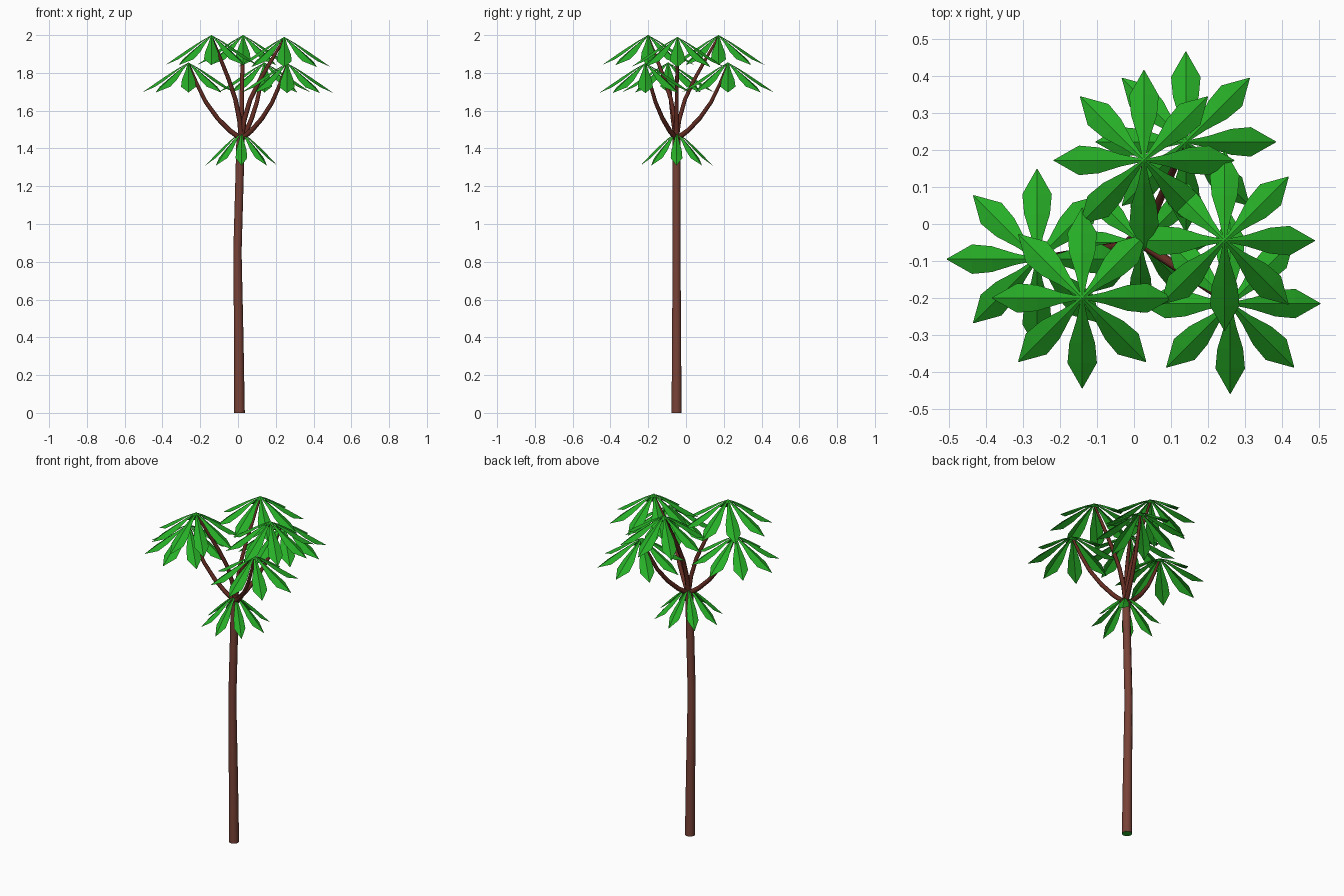
import bpy, bmesh, math
from mathutils import Vector

if "Cube" in bpy.data.objects:
    bpy.data.objects.remove(bpy.data.objects["Cube"])


def material(name, rgb):
    m = bpy.data.materials.new(name)
    m.diffuse_color = (*rgb, 1)
    m.use_nodes = True
    m.node_tree.nodes["Principled BSDF"].inputs["Base Color"].default_value = m.diffuse_color
    return m


BARK = material("bark brown", (0.19, 0.055, 0.038))
STEM = material("stem red brown", (0.13, 0.026, 0.016))
LEAF = material("leaf green", (0.02, 0.43, 0.02))


def finish(bm, name, mats):
    mesh = bpy.data.meshes.new(name)
    bm.to_mesh(mesh)
    bm.free()
    for m in mats:
        mesh.materials.append(m)
    ob = bpy.data.objects.new(name, mesh)
    bpy.context.collection.objects.link(ob)
    return ob


def tube(name, path, radii, sides, mats, end_mat=0):
    """Closed tube along a path, rings square to the path."""
    bm = bmesh.new()
    pts = [Vector(p) for p in path]
    rings = []
    for i, (p, r) in enumerate(zip(pts, radii)):
        d = (pts[min(i + 1, len(pts) - 1)] - pts[max(i - 1, 0)]).normalized()
        if i == 0 and p.z == 0:
            d = Vector((0, 0, 1))
        u = Vector((0, 1, 0)).cross(d).normalized()
        v = d.cross(u)
        rings.append([bm.verts.new(p + r * (math.cos(a) * u + math.sin(a) * v))
                      for a in (math.tau * k / sides for k in range(sides))])
    for a, b in zip(rings, rings[1:]):
        for k in range(sides):
            j = (k + 1) % sides
            bm.faces.new((a[k], a[j], b[j], b[k])).smooth = True
    for ring in (rings[0][::-1], rings[-1]):
        bm.faces.new(ring).material_index = end_mat
    return finish(bm, name, mats)


def leaf_cluster(name, hub, reach, drop, bow):
    """Eight drooping leaves, each folded along its midrib."""
    bm = bmesh.new()
    # fraction of reach, half width, fold depth
    profile = [(0, 0.003, 0.0), (0.25, 0.016, 0.009), (0.5, 0.035, 0.018),
               (0.72, 0.040, 0.018), (1, 0.001, 0.0)]
    for n in range(8):
        a = math.tau * n / 8
        out = Vector((math.cos(a), math.sin(a), 0))
        side = Vector((-out.y, out.x, 0))
        rows = []
        for t, w, f in profile:
            mid = Vector(hub) + out * reach * t
            mid.z -= drop * t ** bow
            w *= reach / 0.245
            low = Vector((0, 0, -f))
            rows.append([bm.verts.new(q) for q in
                         (mid - side * w + low, mid, mid + side * w + low)])
        for r, s in zip(rows, rows[1:]):
            for k in (0, 1):
                bm.faces.new((r[k], s[k], s[k + 1], r[k + 1]))
    return finish(bm, name, [LEAF])


# Trunk, slightly bent, with green end caps
tube("trunk",
     [(0.008, -0.05, 0), (0.004, -0.05, 0.4), (-0.003, -0.05, 0.85),
      (0.007, -0.05, 1.2), (0.014, -0.05, 1.47)],
     [0.028, 0.025, 0.022, 0.022, 0.022], 10, [BARK, LEAF], 1)

# Crown: upper stems start steep, lower stems bow outward
START = Vector((0.018, -0.05, 1.45))
UPPER = [(0, 0), (0.06, 0.18), (0.2, 0.38), (0.42, 0.57), (0.67, 0.75), (1, 0.985)]
LOWER = [(0, 0), (0.22, 0.11), (0.45, 0.27), (0.67, 0.48), (0.85, 0.73), (1, 0.985)]
hubs = [(-0.14, -0.20, 2.0, UPPER), (0.245, -0.045, 1.99, UPPER),
        (0.027, 0.172, 2.0, UPPER), (-0.262, -0.095, 1.855, LOWER),
        (0.26, -0.215, 1.852, LOWER), (0.14, 0.222, 1.855, LOWER)]
for i, (x, y, z, curve) in enumerate(hubs, 1):
    d = Vector((x, y, z)) - START
    path = [START + Vector((d.x * o, d.y * o, d.z * h)) for o, h in curve]
    tube(f"stem_{i}", path, [0.014, 0.013, 0.012, 0.011, 0.01, 0.006], 6, [STEM])
    leaf_cluster(f"leaf_cluster_{i}", (x, y, z), 0.244, 0.158, 1.1)

# Small collar of leaves around the trunk top
leaf_cluster("collar_leaves", (0.018, -0.05, 1.485), 0.19, 0.175, 1.2)
